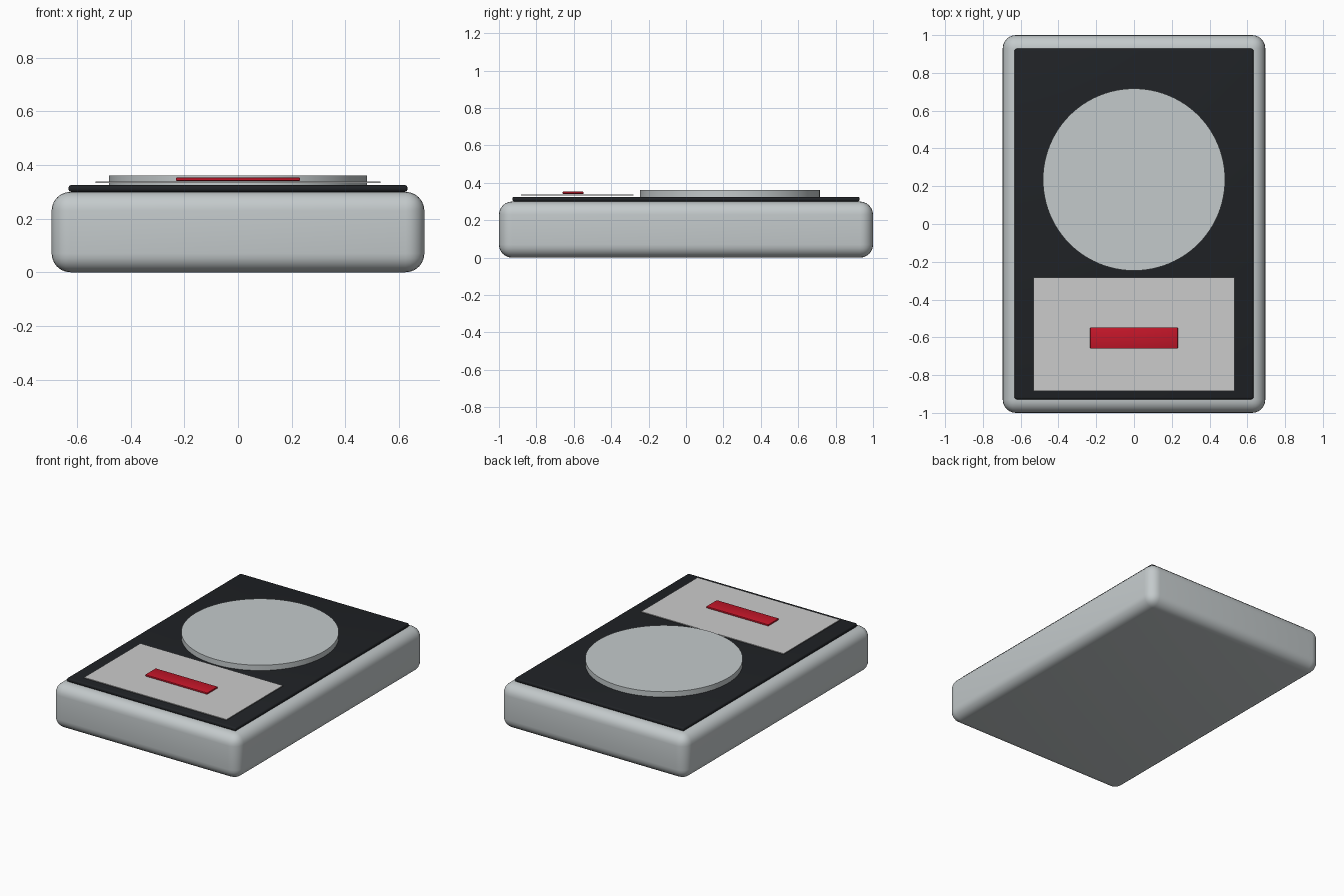
import bpy
import math

if "Cube" in bpy.data.objects:
    bpy.data.objects.remove(bpy.data.objects["Cube"])


def material(name, rgb):
    m = bpy.data.materials.new(name)
    m.diffuse_color = (*rgb, 1)
    m.use_nodes = True
    m.node_tree.nodes["Principled BSDF"].inputs["Base Color"].default_value = m.diffuse_color
    return m


metal = material("brushed_metal", (0.55, 0.59, 0.60))
black = material("black_panel", (0.014, 0.016, 0.019))
red = material("red_display", (0.55, 0.008, 0.022))


def finish(obj, name, mat, bevel, segments):
    obj.name = name
    if mat:
        obj.data.materials.append(mat)
    if bevel:
        mod = obj.modifiers.new("rounded_edges", 'BEVEL')
        mod.width = bevel
        mod.segments = segments
        bpy.ops.object.modifier_apply(modifier=mod.name)
    bpy.ops.object.shade_smooth_by_angle(angle=math.radians(30))


def box(name, x, y, z, mat=None, bevel=0, segments=3):
    # x, y and z are (min, max) extents
    ext = (x, y, z)
    bpy.ops.mesh.primitive_cube_add(size=1, location=[(a + b) / 2 for a, b in ext])
    obj = bpy.context.object
    obj.scale = [b - a for a, b in ext]
    bpy.ops.object.transform_apply(location=False, rotation=False, scale=True)
    finish(obj, name, mat, bevel, segments)


# Main housing and the dark top panel
box("housing", (-0.695, 0.695), (-1, 1), (0, 0.30), metal, 0.07, 6)
box("top_panel", (-0.632, 0.632), (-0.928, 0.928), (0.30, 0.325), black, 0.01, 3)

# Round weighing platform
bpy.ops.mesh.primitive_cylinder_add(vertices=96, radius=0.482, depth=0.04,
                                    location=(0, 0.235, 0.341))
finish(bpy.context.object, "weighing_platform", metal, 0, 0)

# Thin control plate and raised red display
box("control_plate", (-0.532, 0.532), (-0.883, -0.282), (0.333, 0.339))
box("display_window", (-0.232, 0.232), (-0.66, -0.547), (0.341, 0.353), red, 0.004, 2)
